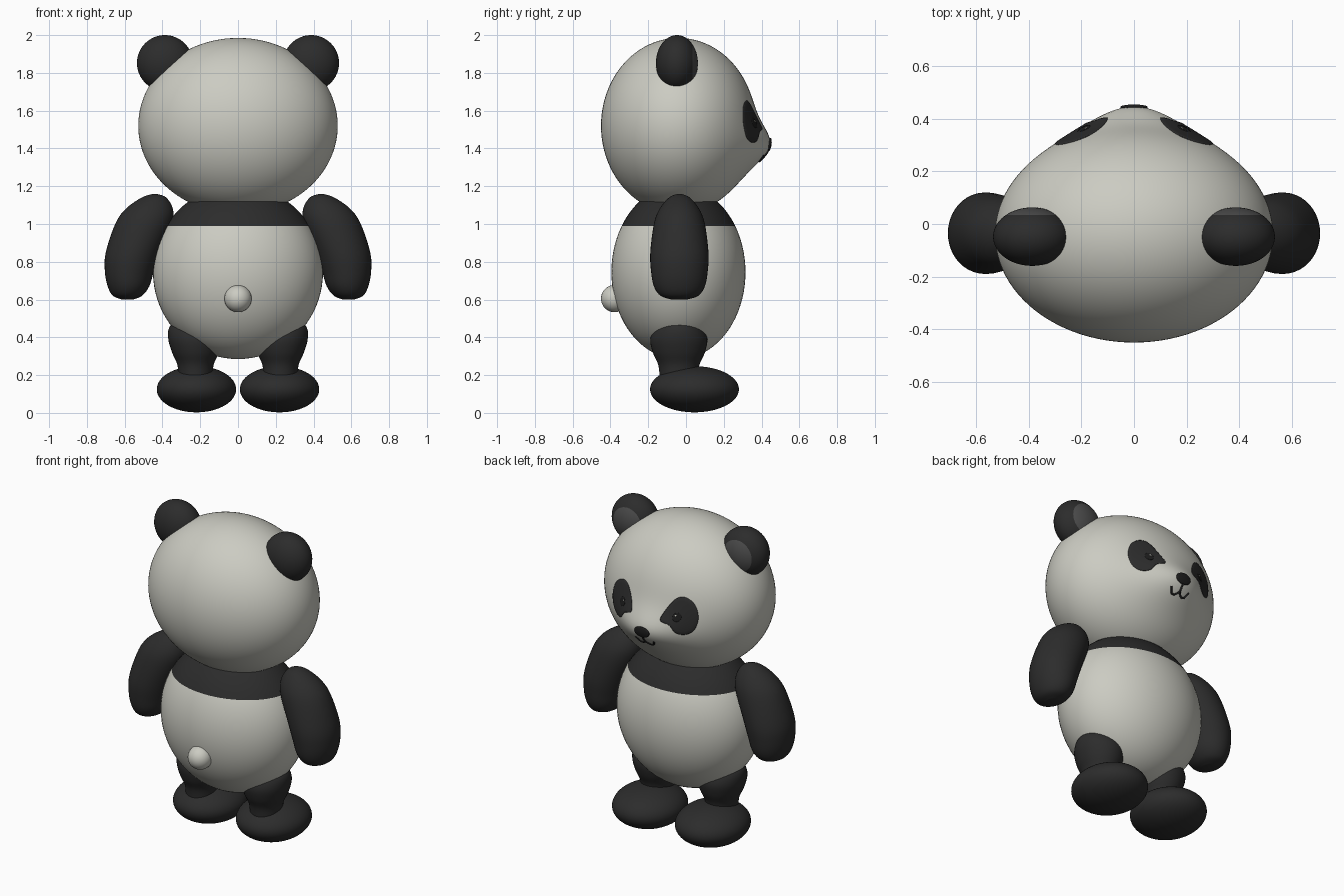
import bpy, bmesh, math
from mathutils import Matrix, Vector

if "Cube" in bpy.data.objects:
    bpy.data.objects.remove(bpy.data.objects["Cube"], do_unlink=True)


def material(name, r, g, b):
    m = bpy.data.materials.new(name)
    m.use_nodes = True
    m.diffuse_color = (r, g, b, 1)
    m.node_tree.nodes["Principled BSDF"].inputs["Base Color"].default_value = (r, g, b, 1)
    return m


CREAM = material("cream fur", 0.60, 0.60, 0.54)
BLACK = material("black fur", 0.025, 0.025, 0.025)
GREY = material("inner ear grey", 0.07, 0.07, 0.07)
INK = material("ink black", 0.012, 0.012, 0.012)


def finish(name, bm, mats, rule=None):
    """Turn a bmesh into a smooth object; rule picks a material per face centre."""
    bmesh.ops.recalc_face_normals(bm, faces=bm.faces)
    for f in bm.faces:
        f.smooth = True
        if rule:
            f.material_index = rule(f.calc_center_median())
    me = bpy.data.meshes.new(name)
    bm.to_mesh(me)
    bm.free()
    for m in mats:
        me.materials.append(m)
    ob = bpy.data.objects.new(name, me)
    bpy.context.collection.objects.link(ob)
    return ob


def ellipsoid(center, radii, u=64, v=40):
    bm = bmesh.new()
    mat = Matrix.Translation(center) @ Matrix.Diagonal((*radii, 1))
    bmesh.ops.create_uvsphere(bm, u_segments=u, v_segments=v, radius=1, matrix=mat)
    return bm


def split(bm, co, no):
    geom = bm.verts[:] + bm.edges[:] + bm.faces[:]
    bmesh.ops.bisect_plane(bm, geom=geom, plane_co=co, plane_no=no)


def spline(pts, steps, closed=False):
    """Catmull-Rom points through pts."""
    pts = [Vector(p) for p in pts]
    n = len(pts)
    pick = (lambda i: pts[i % n]) if closed else (lambda i: pts[min(max(i, 0), n - 1)])
    out = []
    for i in range(n if closed else n - 1):
        a, b, c, d = (pick(i + k) for k in (-1, 0, 1, 2))
        for s in range(steps):
            t = s / steps
            out.append(0.5 * (2 * b + (c - a) * t + (2 * a - 5 * b + 4 * c - d) * t ** 2
                              + (3 * b - a - 3 * c + d) * t ** 3))
    return out if closed else out + [pts[-1]]


def skin(rings):
    """Closed surface through equal-length rings."""
    bm = bmesh.new()
    vs = [[bm.verts.new(p) for p in r] for r in rings]
    n = len(vs[0])
    for a, b in zip(vs, vs[1:]):
        for i in range(n):
            j = (i + 1) % n
            bm.faces.new((a[i], a[j], b[j], b[i]))
    bm.faces.new(vs[0])
    bm.faces.new(vs[-1])
    return bm


def limb(name, side, cy, sections):
    """Loft of horizontal ovals; each section is (x, z, rx, ry)."""
    rings = []
    for x, z, rx, ry in spline([Vector(s) for s in sections], 5):
        rings.append([(side * (x + rx * math.cos(a)), cy + ry * math.sin(a), z)
                      for a in (math.tau * k / 40 for k in range(40))])
    return finish(name, skin(rings), [BLACK])


# Head: ellipsoid with a muzzle pushed out of the face
HC, HR = Vector((0, -0.04, 1.52)), Vector((0.528, 0.41, 0.465))


def muzzle(x, z):
    return 0.085 * math.exp(-(x / 0.22) ** 2 - ((z - 1.415) / 0.125) ** 2)


def face_y(x, z):
    k = 1 - (x / HR.x) ** 2 - ((z - HC.z) / HR.z) ** 2
    return HC.y + HR.y * math.sqrt(max(k, 0)) + muzzle(x, z)


bm = ellipsoid(HC, HR, 96, 72)
for v in bm.verts:
    if v.co.y > HC.y:
        fade = min(1, (v.co.y - HC.y) / 0.15)
        v.co.y += fade * muzzle(v.co.x, v.co.z)
finish("head", bm, [CREAM])


def plate(name, outline, mat, lift=0.004):
    """Thin plate that follows the face, from an (x, z) outline."""
    mid = sum(outline, Vector((0, 0))) / len(outline)
    layers = [(s, -0.004) for s in (0.05, 0.4, 0.7, 0.96)] + [(1, lift * 0.5)]
    layers += [(s, lift) for s in (0.96, 0.8, 0.6, 0.4, 0.2, 0.05)]
    rings = []
    for s, off in layers:
        pts = [mid + (p - mid) * s for p in outline]
        rings.append([(p.x, face_y(p.x, p.y) + off, p.y) for p in pts])
    return finish(name, skin(rings), [mat])


def oval(x, z, rx, rz):
    return [Vector((x + rx * math.cos(a), z + rz * math.sin(a)))
            for a in (math.tau * k / 24 for k in range(24))]


# Body with a dark shoulder band
bm = ellipsoid((0, -0.04, 0.745), (0.45, 0.355, 0.46))
split(bm, (0, 0, 0.99), (0, 0, 1))
finish("body", bm, [CREAM, BLACK], lambda c: int(c.z > 0.99))

# Tail
finish("tail", ellipsoid((0, -0.378, 0.605), (0.072,) * 3, 32, 20), [CREAM])

PATCH = [(0.1, 1.51), (0.125, 1.58), (0.17, 1.64), (0.22, 1.652), (0.275, 1.615),
         (0.3, 1.54), (0.283, 1.465), (0.24, 1.432), (0.192, 1.44), (0.155, 1.485)]
ARM = [(0.44, 1.16, 0.008, 0.008), (0.445, 1.14, 0.065, 0.055), (0.47, 1.08, 0.125, 0.105),
       (0.5, 1.0, 0.15, 0.135), (0.555, 0.85, 0.145, 0.154), (0.575, 0.75, 0.13, 0.15),
       (0.58, 0.67, 0.11, 0.135), (0.585, 0.62, 0.077, 0.1), (0.585, 0.6, 0.03, 0.04)]
LEG = [(0.225, 0.16, 0.09, 0.1), (0.225, 0.25, 0.095, 0.108), (0.225, 0.32, 0.124, 0.138),
       (0.225, 0.39, 0.144, 0.151), (0.225, 0.45, 0.14, 0.128), (0.23, 0.485, 0.095, 0.09),
       (0.23, 0.497, 0.01, 0.01)]

for side, label in ((1, "left"), (-1, "right")):
    # Ear with a grey inner cap
    bm = ellipsoid((side * 0.387, -0.048, 1.852), (0.148, 0.111, 0.148), 48, 32)
    split(bm, (0, 0.035, 0), (0, 1, 0))
    finish(label + "_ear", bm, [BLACK, GREY], lambda c: int(c.y > 0.035))
    # Limbs
    limb(label + "_arm", side, -0.035, ARM)
    limb(label + "_leg", side, -0.038, LEG)
    finish(label + "_foot", ellipsoid((side * 0.22, 0.045, 0.125), (0.21, 0.235, 0.122)), [BLACK])
    # Eye patch, eye and glint
    plate(label + "_eye_patch", spline([(side * x, z) for x, z in PATCH], 5, True), BLACK)
    plate(label + "_eye", oval(side * 0.19, 1.535, 0.024, 0.026), INK, 0.006)
    plate(label + "_eye_glint", oval(side * 0.183, 1.545, 0.005, 0.005), CREAM, 0.008)

# Nose
plate("nose", oval(0, 1.422, 0.052, 0.034), INK, 0.008)


# Mouth: stem and two smile strokes
def stroke(name, pts):
    cu = bpy.data.curves.new(name, "CURVE")
    cu.dimensions = "3D"
    cu.bevel_depth = 0.006
    cu.bevel_resolution = 2
    cu.use_fill_caps = True
    path = spline(pts, 6)
    sp = cu.splines.new("POLY")
    sp.points.add(len(path) - 1)
    for p, q in zip(sp.points, path):
        p.co = (q.x, face_y(q.x, q.y), q.y, 1)
    cu.materials.append(INK)
    bpy.context.collection.objects.link(bpy.data.objects.new(name, cu))


stroke("mouth_stem", [(0, 1.4), (0, 1.352)])
for side, label in ((1, "left"), (-1, "right")):
    stroke(label + "_smile", [(0, 1.352), (side * 0.02, 1.335), (side * 0.045, 1.335),
                              (side * 0.064, 1.365)])
